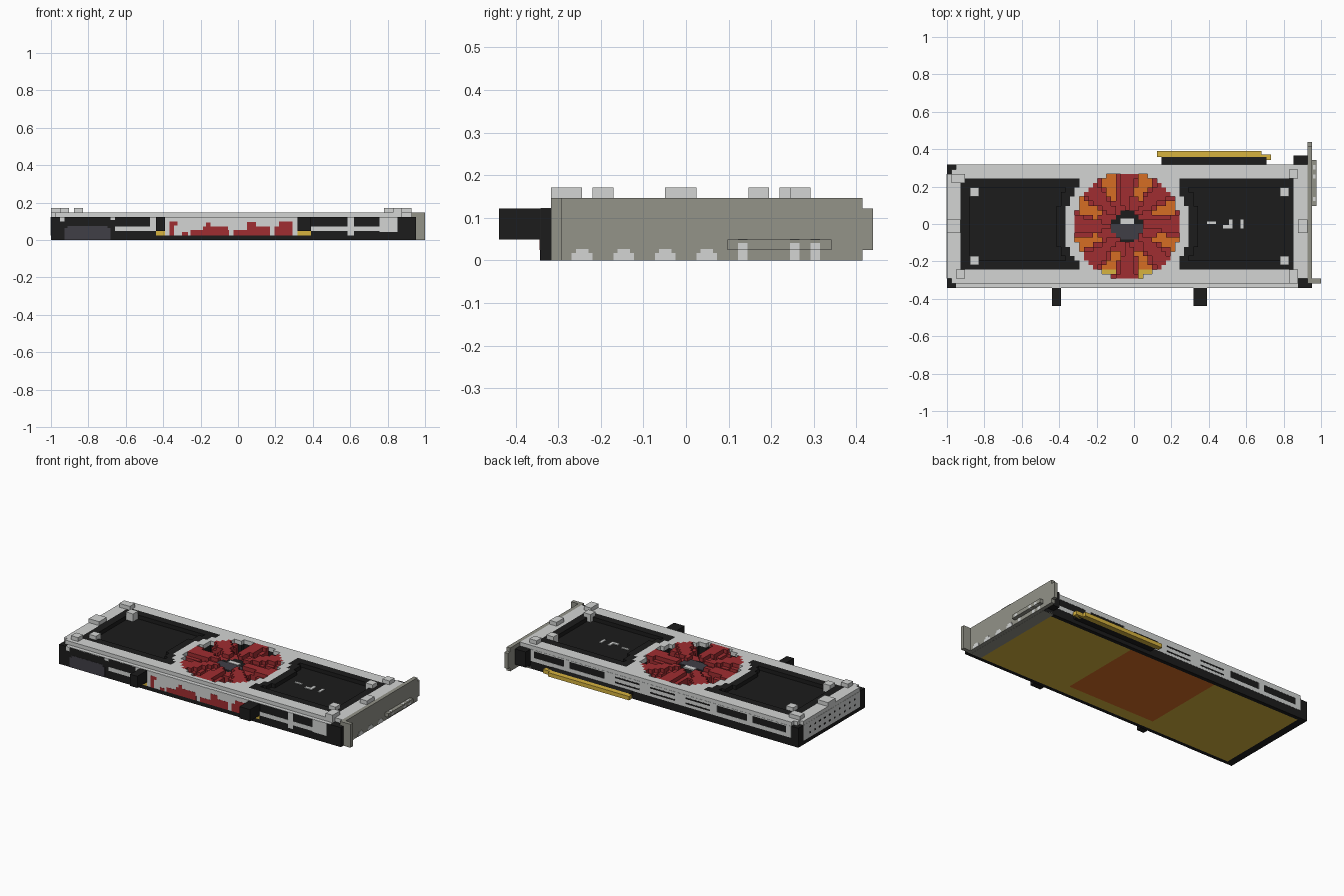
import bpy, bmesh, math
from mathutils import Vector
from itertools import product

if "Cube" in bpy.data.objects:
    bpy.data.objects.remove(bpy.data.objects["Cube"])

V = 2 / 82  # block size; parts are laid out in block units
SIDES = [(1, 0, 0), (-1, 0, 0), (0, 1, 0), (0, -1, 0), (0, 0, 1), (0, 0, -1)]


def material(name, r, g, b):
    lin = [(c / 255 / 12.92 if c < 11 else ((c / 255 + 0.055) / 1.055) ** 2.4) for c in (r, g, b)]
    m = bpy.data.materials.new(name)
    m.use_nodes = True
    m.diffuse_color = (*lin, 1)
    m.node_tree.nodes["Principled BSDF"].inputs["Base Color"].default_value = (*lin, 1)
    return m


silver = material("silver", 211, 213, 212)
black = material("black", 28, 28, 28)
charcoal = material("charcoal", 64, 62, 70)
red = material("red", 160, 45, 49)
orange = material("orange", 214, 109, 36)
gold = material("gold", 215, 179, 62)
steel = material("steel", 147, 147, 137)


def make_object(name, bm, mat):
    mesh = bpy.data.meshes.new(name)
    bm.to_mesh(mesh)
    bm.free()
    mesh.materials.append(mat)
    ob = bpy.data.objects.new(name, mesh)
    bpy.context.collection.objects.link(ob)


def boxes(name, mat, items):
    """Boxes given as (x0, x1, y0, y1, z0, z1) in block units."""
    bm = bmesh.new()
    for x0, x1, y0, y1, z0, z1 in items:
        for v in bmesh.ops.create_cube(bm, size=1)["verts"]:
            v.co = Vector((x1 if v.co.x > 0 else x0, y1 if v.co.y > 0 else y0,
                           z1 if v.co.z > 0 else z0)) * V - Vector((1, 18 * V, 0))
    make_object(name, bm, mat)


def blocks(name, mat, cells):
    """Outer skin of a set of unit blocks."""
    cells = set(cells)
    bm = bmesh.new()
    for c in cells:
        for d in SIDES:
            if tuple(a + b for a, b in zip(c, d)) in cells:
                continue
            n = Vector(d)
            s = Vector((abs(d[1]) + abs(d[2]), abs(d[0]), 0)).normalized()
            t = n.cross(s)
            mid = Vector(c) + Vector((.5, .5, .5)) + n / 2
            quad = [mid + (s * a + t * b) / 2 for a, b in ((-1, -1), (1, -1), (1, 1), (-1, 1))]
            bm.faces.new([bm.verts.new(q * V - Vector((1, 18 * V, 0))) for q in quad])
    bmesh.ops.remove_doubles(bm, verts=bm.verts, dist=V / 100)
    make_object(name, bm, mat)


# Layout rules shared by the parts
def radius(i, j):
    return math.hypot(i - 39, j - 17.2)


def in_window(i, j, inset=0):
    side = 3 + inset <= i < 29 or 51 <= i < 76 - inset
    return side and 8 + inset <= j < 28 - inset and radius(i, j) > 13.7 + inset


def in_fan(i, j):
    return radius(i, j) < 11.6


def cut_corner(i, j):
    return (i < 2 and (j < 5 or j > 29)) or (i < 1 and (j < 6 or j > 28)) or (i > 76 and j < 6)


plan = list(product(range(79), range(4, 31)))

# Housing: rim, walls, fan shaft and raised window borders around sunken panels
housing = [(79, 4, k) for k in range(5)]
for i, j in plan:
    rim = i < 2 or i > 75 or j == 4 or j == 30
    housing += [(i, j, k) for k in range(5) if (rim if k < 2 else not in_fan(i, j))]
    if in_window(i, j) and not in_window(i, j, 2):
        housing.append((i, j, 5))
blocks("housing", black, housing)
blocks("top_shroud", silver, [(i, j, 5) for i, j in plan if j > 4 and not (
    in_fan(i, j) or in_window(i, j) or cut_corner(i, j))])
boxes("shroud_front_ledge", silver, [(2, 77, 4, 5, 4.9, 5.05)])

# Circuit board seen from below and through the fan shaft
boxes("circuit_board", gold, [(2, 27, 5, 30, 0, 2), (52, 76, 5, 30, 0, 2), (27, 52, 5, 8, 0, 2)])
boxes("board_center", orange, [(27, 52, 8, 30, 0, 2)])
boxes("rear_floor", steel, [(76, 79, 5, 31, -0.03, 0.5)])

# Fan: eight stepped blades around a hub
blades = []
for i, j in plan:
    r = radius(i, j)
    if 3.4 < r < 11.6:
        t = (math.atan2(j - 17.2, i - 39) * 8 / math.tau + 0.24 + 0.009 * r) % 1
        if t < 0.67 or r < 6.5:
            blades += [(i, j, k) for k in range(2, 6 if 0.1 < t < 0.57 else 5)]
blocks("fan_blades", red, blades)
blocks("fan_hub", black, [(i, j, k) for i, j in plan if radius(i, j) <= 3.4 for k in range(2, 5)])
boxes("hub_cap", charcoal, [(36, 43, 16, 18, 4, 5.2), (37, 42, 14.6, 16, 4, 5.2)])
boxes("hub_badge", silver, [(38, 41, 18, 19.2, 4, 5.3)])

# Raised pads on the shroud
boxes("shroud_pads", silver, [
    (1, 4, 27, 29, 6, 7), (0, 3, 16, 19, 6, 7), (2, 4, 6, 8, 6, 7),
    (75, 77, 28, 30, 6, 7), (77, 79, 16, 19, 6, 7), (75, 77, 5, 8, 6, 7)])
boxes("window_pads", silver, [(x, x + 2, y, y + 2, 5, 7) for x in (5, 73) for y in (9, 24)])
boxes("window_marks", silver, [(57, 59, 18, 18.6, 4.9, 5.2), (60.5, 62, 17, 17.8, 4.9, 5.2),
                               (61.8, 62.6, 17, 19, 4.9, 5.2), (64.3, 65, 17, 19, 4.9, 5.2)])


def trim(name, mat, y, rects, lift=0.05):
    """Thin plates on a front or back wall, as (x0, x1, z0, z1)."""
    boxes(name, mat, [(a, b, y - lift, y + lift, c, d) for a, b, c, d in rects])


# Front side: bars, posts, center panel and painted shapes
trim("front_panel", silver, 4, [(25, 54, 1, 5), (14, 23, 2, 3), (21.7, 23, 3, 5),
                                (57, 72, 2, 3), (65, 66.4, 1, 5), (72, 76, 1.8, 5),
                                (2, 3, 4, 5), (13, 14, 4.4, 5)])
trim("front_flames", red, 4, [
    (26, 27, 1, 4), (27, 27.7, 3.2, 4), (28.7, 30, 1, 1.7), (30.6, 39, 1, 2.2), (33.3, 38.8, 2, 3),
    (34, 35, 3, 3.8), (40, 48, 1, 2.2), (43, 45, 2, 3.9), (45, 48, 2, 3), (49, 53, 1, 3),
    (50, 53, 3, 4)], 0.08)
trim("front_contacts", gold, 4, [(23, 25, 1, 2), (54, 57, 1, 2)], 0.07)
trim("front_vent", charcoal, 4, [(3, 13, 0, 2.6), (3.6, 12.4, 2.6, 3.1)])
boxes("front_clips", black, [(23, 25, 0, 4, 2, 5), (54, 57, 0, 4, 2, 5)])

# Back side: rails and posts around open slots, center panel with thin slits
posts = [(a, a + 1.5, 3, 4.7) for a in (2, 13, 65, 75)]
trim("back_frame", silver, 31, [(2, 77, 2, 3), (2, 77, 4.7, 5), (23, 55, 3, 4.7)] + posts)
trim("back_slits", black, 31, [(a, a + 7, k, k + 0.4) for a in (25, 35, 45) for k in (2.7, 4)], 0.08)

# Edge connector
boxes("connector_base", black, [(47, 70, 31, 32.7, 1, 2), (76, 79, 31, 33, 1, 5)])
boxes("edge_connector", gold, [(46, 69, 32.7, 34, 1, 2), (69, 71, 32, 33.2, 1, 2)])

# Closed end: panel with rows of vent holes
boxes("end_panel", silver, [(-0.05, 0.1, 6, 29, 1, 5)])
boxes("end_vents", black, [(-0.1, 0.1, j, j + 0.6, k, k + 0.4)
                           for j in range(8, 27, 2) for k in (2, 3.5)])

# Mounting bracket with flange, port bar and cut marks
boxes("mounting_bracket", steel, [(79, 80, 5, 35, 0, 6), (79, 80, 35, 36, 1, 5),
                                  (80, 82, 5, 6, 0, 6)])
boxes("port_bar", steel, [(80, 81, 22, 32, 1, 2)])
vents = [(y + a, y + b, c, d) for y in (7, 11, 15, 19)
         for a, b, c, d in ((0, 2, 0, 0.7), (0.4, 1.6, 0.7, 1.1))]
boxes("bracket_vents", silver, [(79.9, 80.05, *v) for v in vents])
slots = [(y, y + 0.9) for y in (23, 28, 30)]
boxes("port_slots", silver, [(79.9, 80.05, *s, 0, 1) for s in slots]
      + [(80.5, 81.05, *s, 1, 1.7) for s in slots] + [(80.2, 80.8, *s, 1.9, 2.04) for s in slots])
